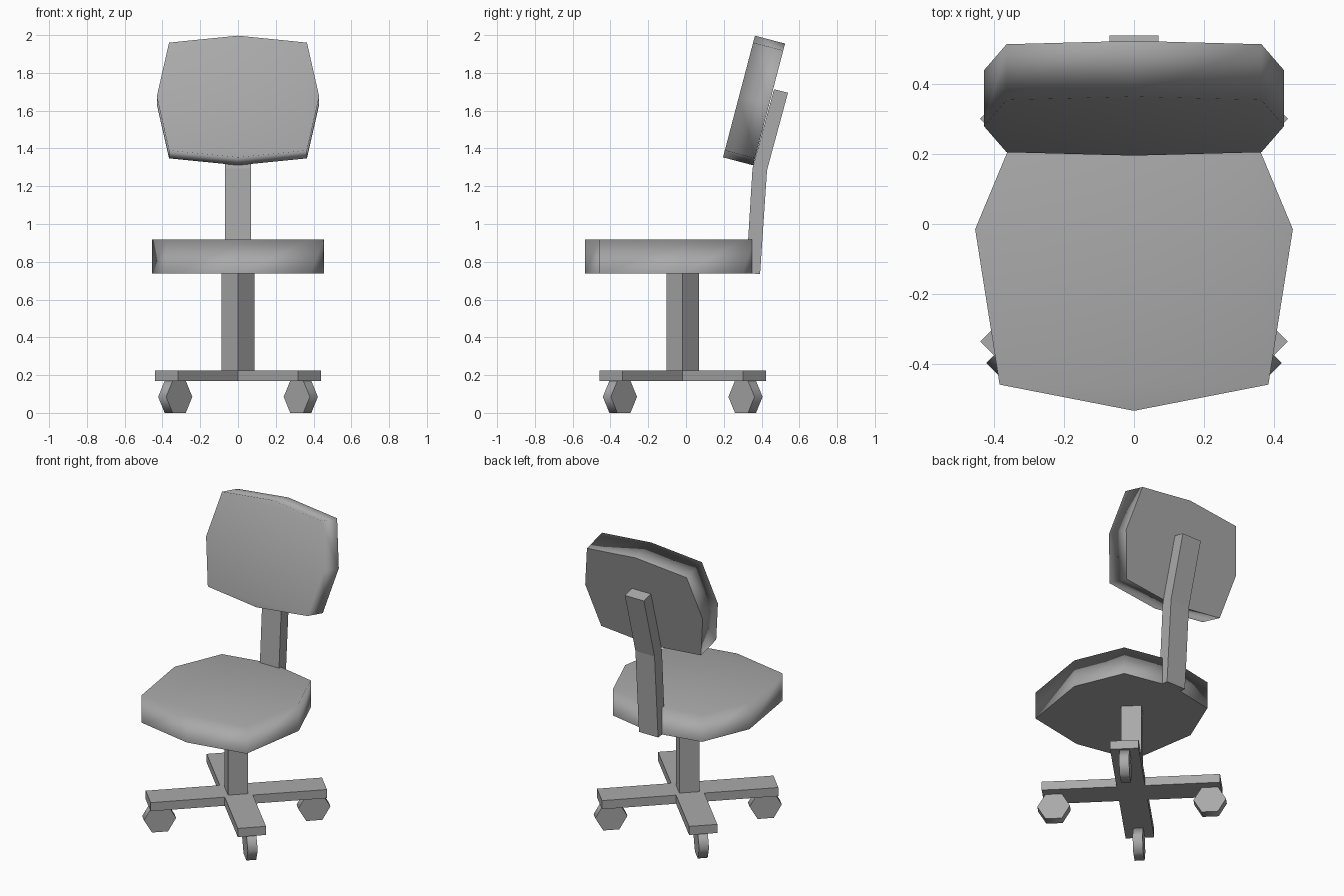
import bpy
import bmesh
from math import radians, cos, sin, pi
from mathutils import Matrix

cube = bpy.data.objects.get("Cube")
if cube:
    bpy.data.objects.remove(cube, do_unlink=True)

grey = bpy.data.materials.new("plain_grey")
grey.use_nodes = True
GREY = (0.4, 0.4, 0.4, 1.0)
grey.diffuse_color = GREY
grey.node_tree.nodes["Principled BSDF"].inputs["Base Color"].default_value = GREY

CENTRE_Y = -0.0175  # axis of column and base


def prism(name, outline, depth, matrix, style="flat"):
    """Extrude an outline along local z. Styles: flat, wheel (smooth rim),
    cushion (rim blends softly into the far cap)."""
    bm = bmesh.new()
    base = bm.faces.new([bm.verts.new((x, y, 0)) for x, y in outline])
    grown = bmesh.ops.extrude_face_region(bm, geom=[base], use_keep_orig=True)["geom"]
    top = [g for g in grown if isinstance(g, bmesh.types.BMVert)]
    bmesh.ops.translate(bm, verts=top, vec=(0, 0, depth))
    bmesh.ops.recalc_face_normals(bm, faces=bm.faces)
    for face in bm.faces:
        face.smooth = style != "flat"
    for edge in bm.edges:
        heights = [v.co.z for v in edge.verts]
        on_base = max(heights) < depth / 2
        on_top = min(heights) > depth / 2
        if on_base or (on_top and style == "wheel"):
            edge.smooth = False
    bm.transform(matrix)
    mesh = bpy.data.meshes.new(name)
    bm.to_mesh(mesh)
    bm.free()
    mesh.materials.append(grey)
    obj = bpy.data.objects.new(name, mesh)
    bpy.context.collection.objects.link(obj)
    if style == "cushion":
        mod = obj.modifiers.new("soft_shading", "WEIGHTED_NORMAL")
        mod.keep_sharp = True
    return obj


def mirrored(half):
    """Complete an outline whose first and last points lie on x = 0."""
    return half + [(-x, y) for x, y in reversed(half[1:-1])]


def at(x, y, z):
    return Matrix.Translation((x, y, z))


# Seat cushion
seat = mirrored([(0, -0.535), (0.385, -0.46), (0.455, -0.015), (0.325, 0.297), (0, 0.363)])
prism("seat", seat, 0.18, at(0, 0, 0.738), "cushion")

# Tilted backrest cushion, extruded from its rear face forward
back = mirrored([(0, -0.333), (0.365, -0.295), (0.43, 0), (0.365, 0.295), (0, 0.333)])
tilt = Matrix.Rotation(radians(75.3), 4, "X")
prism("backrest", back, 0.165, at(0, 0.44, 1.633) @ tilt, "cushion")

# Bent support bar: side profile in y, z swept across x
bar = [(0.318, 0.74), (0.392, 0.735), (0.429, 1.285), (0.54, 1.695),
       (0.466, 1.713), (0.352, 1.295)]
sideways = Matrix(((0, 0, 1, 0), (1, 0, 0, 0), (0, 1, 0, 0), (0, 0, 0, 1)))
prism("back_support", bar, 0.14, at(-0.07, 0, 0) @ sideways)

# Square column turned corner-on
column = [(0.087 * cos(i * pi / 2), 0.087 * sin(i * pi / 2)) for i in range(4)]
prism("column", column, 0.54, at(0, CENTRE_Y, 0.2))

# Cross-shaped base
W, L = 0.086, 0.537
cross = []
for i in range(4):
    c, s = cos(i * pi / 2), sin(i * pi / 2)
    cross += [(x * c - y * s, x * s + y * c) for x, y in ((L, -W), (L, W), (W, W))]
turn = Matrix.Rotation(pi / 4, 4, "Z")
prism("cross_base", cross, 0.057, at(0, CENTRE_Y, 0.168) @ turn)

# Hexagonal wheels under the arm ends
hexagon = [(0.098 * cos(i * pi / 3), 0.098 * sin(i * pi / 3)) for i in range(6)]
upright = Matrix.Rotation(pi / 2, 4, "X")
THICK = 0.06
names = ("back_left", "back_right", "front_right", "front_left")
for i, name in enumerate(names):
    spin = Matrix.Rotation(pi / 4 + i * pi / 2, 4, "Z")
    place = at(0, CENTRE_Y, 0.085) @ spin @ at(0.47, 0, 0) @ upright @ at(0, 0, -THICK / 2)
    prism(name + "_wheel", hexagon, THICK, place, "wheel")
